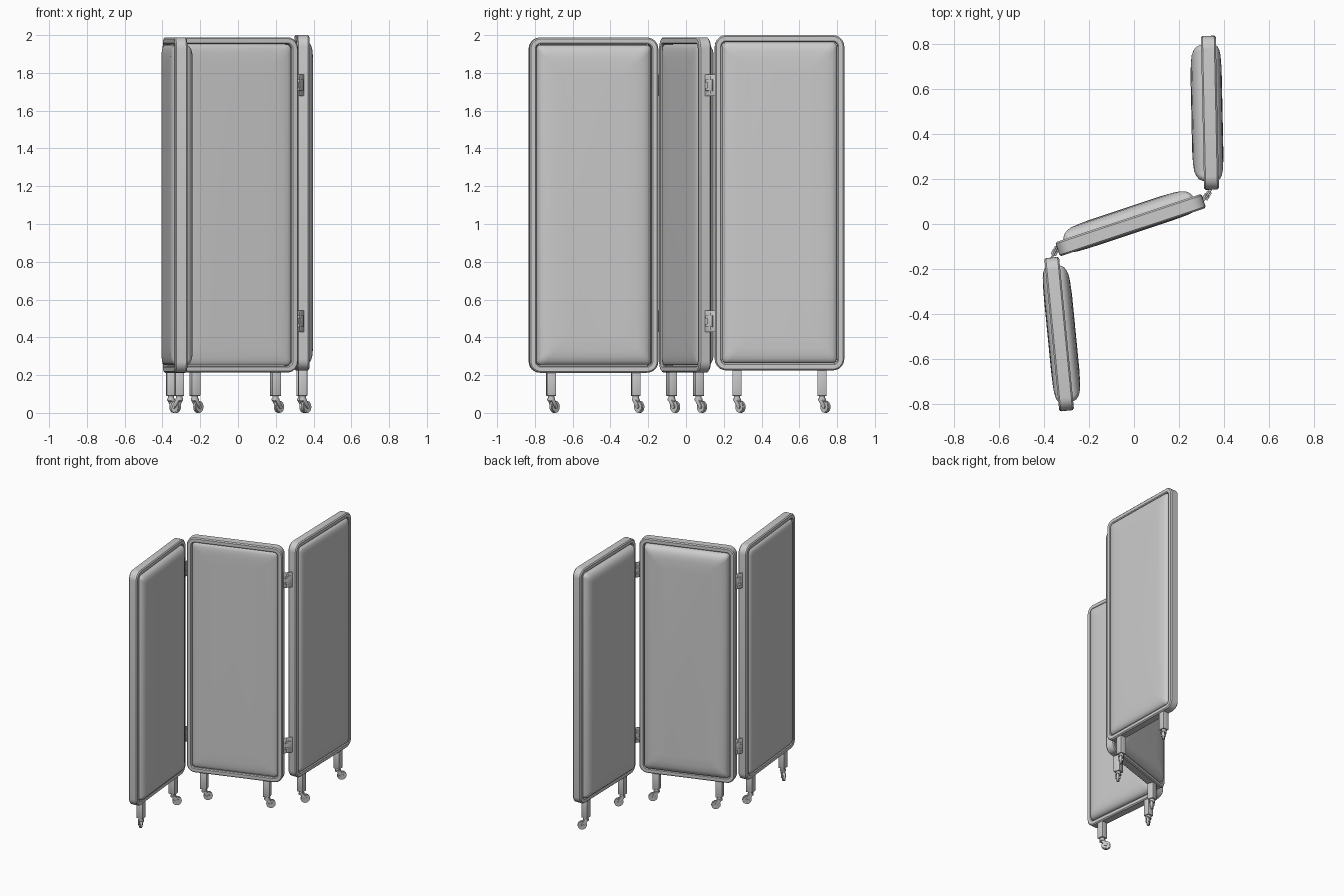
import bpy, bmesh, math
from mathutils import Matrix, Vector

if "Cube" in bpy.data.objects:
    bpy.data.objects.remove(bpy.data.objects["Cube"])

grey = bpy.data.materials.new("light grey")
grey.diffuse_color = (0.6, 0.6, 0.6, 1)
grey.use_nodes = True
grey.node_tree.nodes["Principled BSDF"].inputs["Base Color"].default_value = grey.diffuse_color


def finish(name, bm, matrix, angle=35):
    """Turn a bmesh into a smooth-by-angle object in place."""
    bmesh.ops.recalc_face_normals(bm, faces=bm.faces)
    mesh = bpy.data.meshes.new(name)
    bm.to_mesh(mesh)
    bm.free()
    mesh.materials.append(grey)
    ob = bpy.data.objects.new(name, mesh)
    bpy.context.collection.objects.link(ob)
    ob.matrix_world = matrix
    bpy.ops.object.select_all(action='DESELECT')
    ob.select_set(True)
    bpy.context.view_layer.objects.active = ob
    bpy.ops.object.shade_smooth_by_angle(angle=math.radians(angle))
    return ob


def add_box(bm, centre, size, rot=Matrix(), bevel=0.0):
    m = Matrix.Translation(centre) @ rot @ Matrix.Diagonal((*size, 1))
    verts = bmesh.ops.create_cube(bm, size=1, matrix=m)["verts"]
    if bevel:
        edges = list({e for v in verts for e in v.link_edges})
        bmesh.ops.bevel(bm, geom=edges, offset=bevel, segments=2, affect='EDGES', profile=0.5)


def add_cylinder(bm, centre, radius, depth, rot=Matrix(), sides=20):
    bmesh.ops.create_cone(bm, cap_ends=True, segments=sides, radius1=radius, radius2=radius,
                          depth=depth, matrix=Matrix.Translation(centre) @ rot)


def rounded_ring(bm, w, h, r, y, steps=6):
    """Rounded rectangle in the local xz plane at depth y."""
    ring = []
    for k, (sx, sz) in enumerate([(1, 1), (-1, 1), (-1, -1), (1, -1)]):
        for i in range(steps + 1):
            a = math.pi / 2 * (k + i / steps)
            ring.append(bm.verts.new((sx * (w / 2 - r) + r * math.cos(a), y,
                                      sz * (h / 2 - r) + r * math.sin(a))))
    return ring


def loft(bm, profile, w, h, closed):
    """Skin rounded rings given as (inset, depth) pairs."""
    rings = [rounded_ring(bm, w - 2 * i, h - 2 * i, max(0.06 - i, 0.025), d) for i, d in profile]
    pairs = list(zip(rings, rings[1:]))
    if closed:
        pairs.append((rings[-1], rings[0]))
    for a, b in pairs:
        for i in range(len(a)):
            j = (i + 1) % len(a)
            bm.faces.new((a[i], a[j], b[j], b[i]))
    if not closed:
        bm.faces.new(rings[0])
        bm.faces.new(rings[-1])


W, H = 0.685, 1.775
FRAME = [(0, -.026), (.007, -.033), (.030, -.033), (.036, -.027),
         (.036, .027), (.030, .033), (.007, .033), (0, .026)]
# pillow edge: inset and fraction of the full bulge
PILLOW = [(.038, 0), (.040, .30), (.047, .55), (.062, .75), (.085, .89), (.12, .96), (.18, 1)]


def caster(name, pos, heading):
    """Square leg with swivel fork and wheel trailing along heading."""
    x, y = pos[:2]
    m = Matrix.Translation((x, y, 0)) @ Matrix.Rotation(heading, 4, 'Z')
    bm = bmesh.new()
    add_cylinder(bm, (0, 0, .083), .017, .022)
    add_cylinder(bm, (0, 0, .070), .021, .010)
    for s in (-1, 1):
        add_box(bm, (.012, s * .013, .052), (.024, .005, .052), Matrix.Rotation(-.6, 4, 'Y'), .002)
    add_box(bm, (.004, 0, .066), (.026, .030, .010), bevel=.002)
    add_cylinder(bm, (.026, 0, .032), .009, .034, Matrix.Rotation(math.pi / 2, 4, 'X'), 12)
    finish(name + "_fork", bm, m)
    bm = bmesh.new()
    wheel = Matrix.Rotation(math.pi / 2, 4, 'X')
    add_cylinder(bm, (.026, 0, .032), .032, .013, wheel, 24)
    add_cylinder(bm, (.026, 0, .032), .027, .019, wheel, 24)
    finish(name + "_wheel", bm, m)


def panel(name, pos, angle, front, back, headings):
    m = Matrix.Translation(pos) @ Matrix.Rotation(math.radians(angle), 4, 'Z')
    # tubular frame
    bm = bmesh.new()
    loft(bm, FRAME, W, H, True)
    finish(name + "_frame", bm, m)
    # padded infill bulging on both sides
    bm = bmesh.new()
    base = .018
    profile = [(i, -base - f * (front - base)) for i, f in reversed(PILLOW)]
    profile += [(i, base + f * (back - base)) for i, f in PILLOW]
    loft(bm, profile, W, H, False)
    finish(name + "_padding", bm, m, 50)
    # two square legs on casters
    for side, heading in zip((-1, 1), headings):
        bm = bmesh.new()
        low, high = .09 - pos[2], -H / 2 + .02
        add_box(bm, (side * .225, 0, (low + high) / 2), (.048, .048, high - low), bevel=.003)
        finish(name + "_leg", bm, m)
        caster(name + "_caster", m @ Vector((side * .225, 0, 0)), math.radians(heading))


panel("left_panel", (-.333, -.49, 1.10), -84.4, .052, .074, (45, 135))
panel("middle_panel", (-.015, -.005, 1.101), 18.4, .039, .080, (45, 45))
panel("right_panel", (.338, .495, 1.1125), 91.2, .056, .083, (45, 45))


def hinge(name, a, b, z):
    """Leaf plate between points a and b with a knuckle and raised brackets."""
    a, b = Vector((*a, z)), Vector((*b, z))
    d = b - a
    m = Matrix.Translation((a + b) / 2) @ Matrix.Rotation(math.atan2(d.y, d.x), 4, 'Z')
    bm = bmesh.new()
    add_box(bm, (0, 0, 0), (d.length + .012, .008, .115), bevel=.002)
    for s in (-1, 1):
        add_box(bm, (.006, s * .007, 0), (.032, .008, .062), bevel=.002)
        for k in (-1, 1):
            add_box(bm, (-.008, s * .008, k * .022), (.022, .010, .016), bevel=.002)
    add_cylinder(bm, (0, 0, 0), .008, .09, sides=14)
    finish(name, bm, m)


for z in (.485, 1.735):
    hinge("right_hinge", (.305, .098), (.345, .155), z)
    hinge("left_hinge", (-.366, -.150), (-.336, -.092), z)
